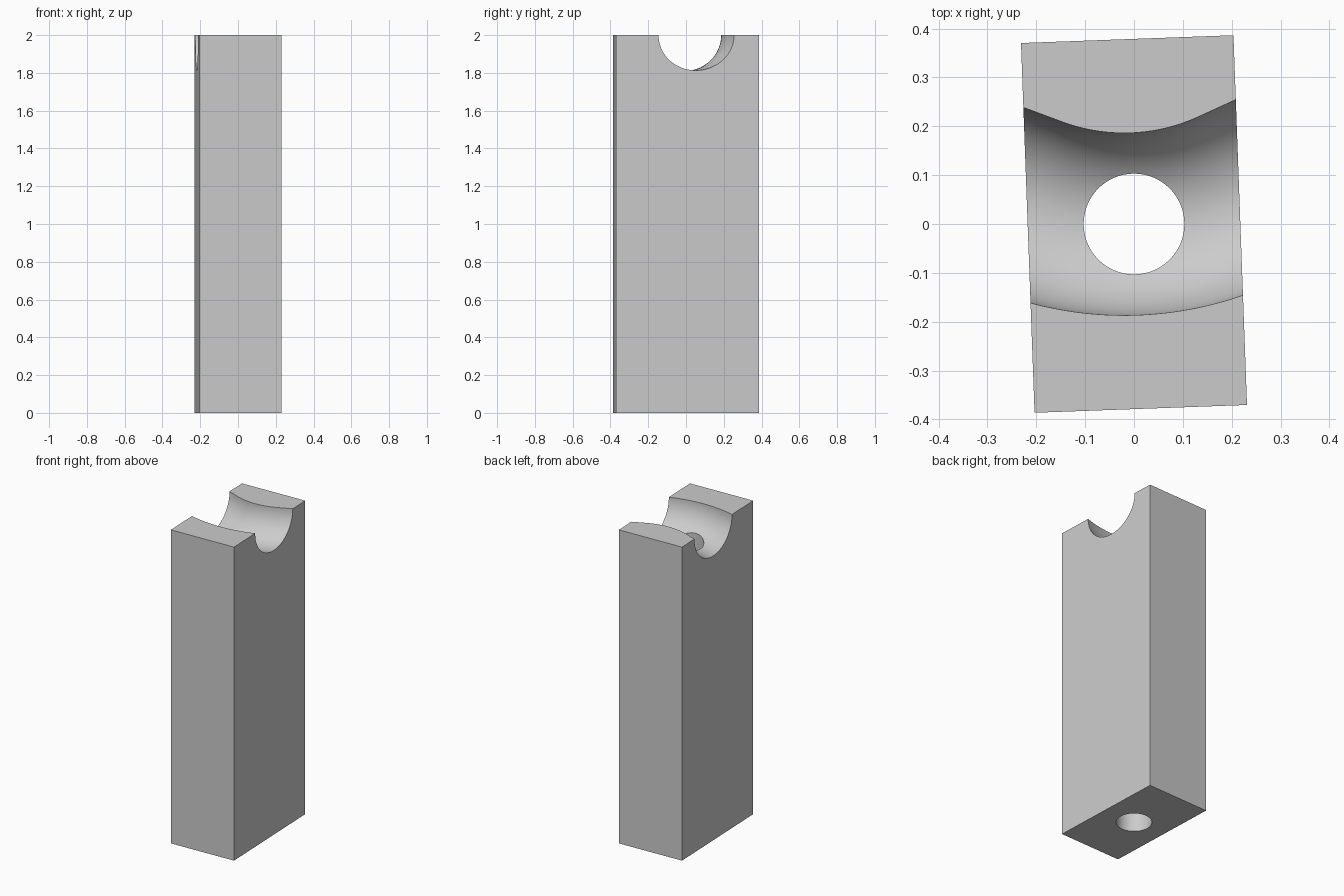
import bpy
import bmesh
from math import sin, cos, pi, radians
from mathutils import Matrix, Vector

if "Cube" in bpy.data.objects:
    bpy.data.objects.remove(bpy.data.objects["Cube"])

WIDTH, DEPTH, HEIGHT = 0.435, 0.757, 2.0
TURN = Matrix.Rotation(radians(2.1), 4, "Z")
HOLE_RADIUS = 0.103
PIPE_RADIUS, BEND_RADIUS, HALF_BEND = 0.1865, 0.55, radians(22.5)
SIDES, BEND_STEPS = 96, 32


def add_object(name, bm):
    bmesh.ops.recalc_face_normals(bm, faces=bm.faces)
    bm.transform(TURN)
    mesh = bpy.data.meshes.new(name)
    bm.to_mesh(mesh)
    bm.free()
    obj = bpy.data.objects.new(name, mesh)
    bpy.context.collection.objects.link(obj)
    return obj


def cut(target, cutter):
    cutter.hide_render = True
    mod = target.modifiers.new(cutter.name, "BOOLEAN")
    mod.operation = "DIFFERENCE"
    mod.solver = "EXACT"
    mod.object = cutter
    bpy.context.view_layer.objects.active = target
    bpy.ops.object.modifier_apply(modifier=mod.name)
    bpy.data.objects.remove(cutter)


# Upright block
bm = bmesh.new()
bmesh.ops.create_cube(bm, size=1)
bm.transform(Matrix.Translation((0, 0, HEIGHT / 2)) @ Matrix.Diagonal((WIDTH, DEPTH, HEIGHT, 1)))
block = add_object("saddle_block", bm)

# Bent pipe that cuts the saddle: an arc with straight ends
bm = bmesh.new()
angles = [HALF_BEND * (2 * i / BEND_STEPS - 1) for i in range(BEND_STEPS + 1)]
stations = [(angles[0], -0.3)] + [(a, 0) for a in angles] + [(angles[-1], 0.3)]
rings = []
for a, extra in stations:
    outward = Vector((sin(a), -cos(a), 0))
    along = Vector((cos(a), sin(a), 0))
    centre = Vector((0, BEND_RADIUS, HEIGHT)) + outward * BEND_RADIUS + along * extra
    ring = []
    for j in range(SIDES):
        t = 2 * pi * j / SIDES
        ring.append(bm.verts.new(centre + PIPE_RADIUS * (outward * cos(t) + Vector((0, 0, sin(t))))))
    rings.append(ring)
for r0, r1 in zip(rings, rings[1:]):
    for j in range(SIDES):
        k = (j + 1) % SIDES
        bm.faces.new((r0[j], r0[k], r1[k], r1[j]))
bm.faces.new(rings[0])
bm.faces.new(rings[-1])
cut(block, add_object("pipe_cutter", bm))

# Vertical bore through the whole block
bm = bmesh.new()
bmesh.ops.create_cone(bm, cap_ends=True, segments=SIDES, radius1=HOLE_RADIUS,
                      radius2=HOLE_RADIUS, depth=HEIGHT * 1.5,
                      matrix=Matrix.Translation((0, 0, HEIGHT / 2)))
cut(block, add_object("bore_cutter", bm))

# Plain grey finish
grey = bpy.data.materials.new("plain_grey")
grey.use_nodes = True
colour = (0.6, 0.6, 0.6, 1)
grey.diffuse_color = colour
grey.node_tree.nodes["Principled BSDF"].inputs["Base Color"].default_value = colour
block.data.materials.clear()
block.data.materials.append(grey)

bpy.ops.object.select_all(action="DESELECT")
block.select_set(True)
bpy.context.view_layer.objects.active = block
bpy.ops.object.shade_smooth_by_angle(angle=radians(30))
